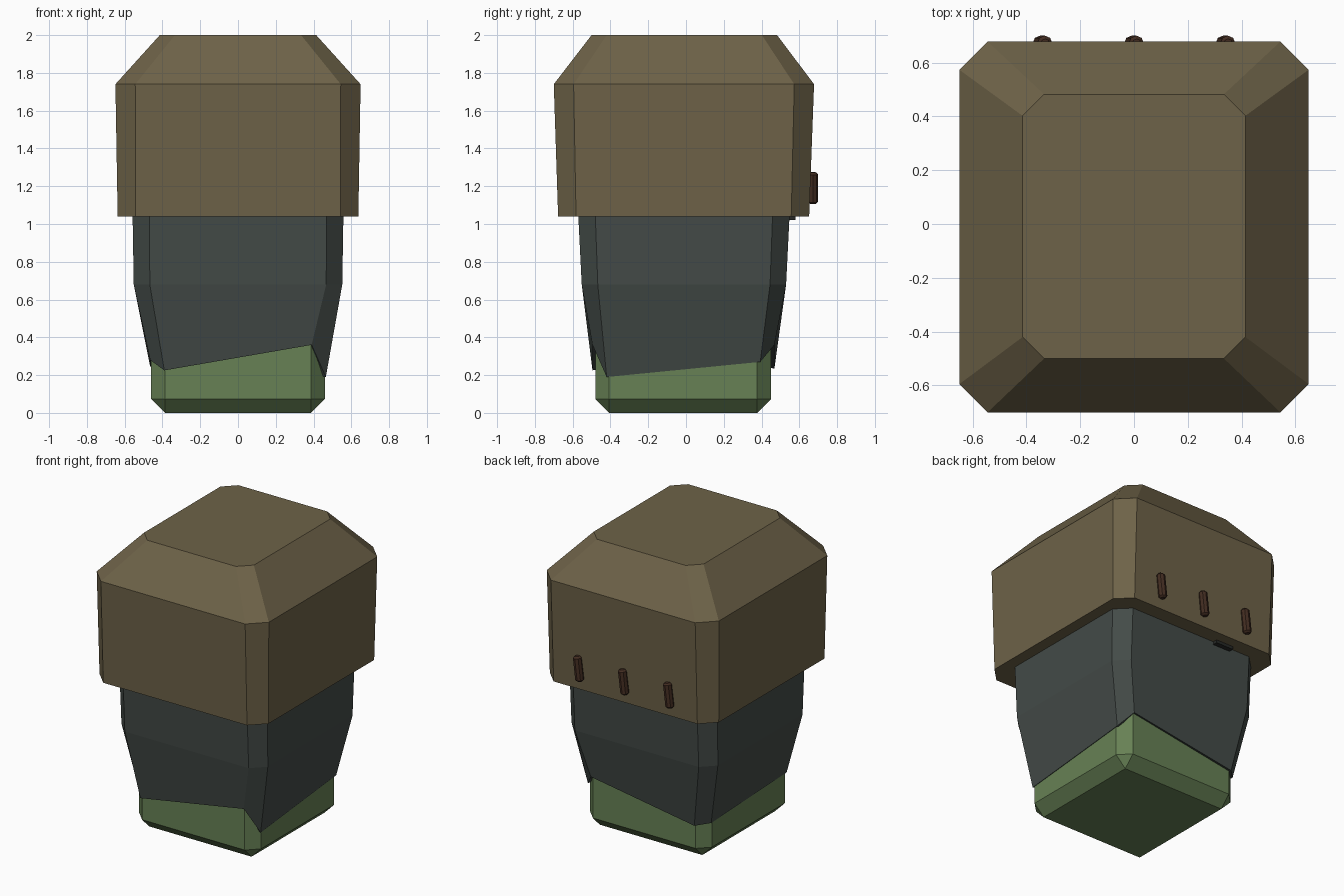
import bpy, bmesh

if "Cube" in bpy.data.objects:
    bpy.data.objects.remove(bpy.data.objects["Cube"])


def finish(name, bm, color):
    bmesh.ops.recalc_face_normals(bm, faces=bm.faces[:])
    mesh = bpy.data.meshes.new(name)
    bm.to_mesh(mesh)
    bm.free()
    obj = bpy.data.objects.new(name, mesh)
    bpy.context.collection.objects.link(obj)
    mat = bpy.data.materials.get(color[0]) or bpy.data.materials.new(color[0])
    mat.diffuse_color = color[1]
    mat.use_nodes = True
    mat.node_tree.nodes["Principled BSDF"].inputs["Base Color"].default_value = mat.diffuse_color
    mesh.materials.append(mat)
    return obj


def octagon(x, y0, y1, c, z):
    """Chamfered rectangle; z is one height or a height per corner."""
    zs = z if isinstance(z, (list, tuple)) else [z] * 8
    pts = [(-x + c, y0), (x - c, y0), (x, y0 + c), (x, y1 - c),
           (x - c, y1), (-x + c, y1), (-x, y1 - c), (-x, y0 + c)]
    return [(px, py, pz) for (px, py), pz in zip(pts, zs)]


def loft(name, rings, color, cap_bottom=True):
    bm = bmesh.new()
    loops = [[bm.verts.new(p) for p in ring] for ring in rings]
    for a, b in zip(loops, loops[1:]):
        for i in range(8):
            j = (i + 1) % 8
            bm.faces.new((a[i], a[j], b[j], b[i]))
    bm.faces.new(loops[-1])
    if cap_bottom:
        bm.faces.new(loops[0][::-1])
    return finish(name, bm, color)


def box(name, lo, hi, bevel, color):
    bm = bmesh.new()
    bmesh.ops.create_cube(bm, size=1)
    for v in bm.verts:
        v.co = [(l + h) / 2 + c * (h - l) for l, h, c in zip(lo, hi, v.co)]
    if bevel:
        bmesh.ops.bevel(bm, geom=bm.edges[:], offset=bevel, segments=1,
                        affect='EDGES', profile=0.5)
    return finish(name, bm, color)


GREEN = ("green", (0.135, 0.22, 0.09, 1))
CLOTH = ("grey_cloth", (0.057, 0.07, 0.064, 1))
BROWN = ("brown", (0.155, 0.123, 0.065, 1))
STITCH = ("stitch_brown", (0.055, 0.025, 0.015, 1))
DARK = ("dark", (0.02, 0.022, 0.02, 1))

# Chamfered inner block showing at the bottom
box("inner_head", (-0.46, -0.48, 0), (0.46, 0.45, 1.1), 0.073, GREEN)

# Cloth wrap with an uneven lower hem
hem = [0.225, 0.36, 0.19, 0.27, 0.36, 0.235, 0.245, 0.28]
wrap = loft("cloth_wrap", [
    octagon(0.465, -0.495, 0.468, 0.075, hem),
    octagon(0.552, -0.552, 0.53, 0.085, 0.68),
    octagon(0.558, -0.57, 0.548, 0.09, 1.04),
    octagon(0.56, -0.58, 0.557, 0.09, 1.25)], CLOTH, cap_bottom=False)
solid = wrap.modifiers.new("thickness", 'SOLIDIFY')
solid.thickness = 0.025
solid.offset = -1

# Wide cap with sloped top
loft("cap", [
    octagon(0.637, -0.677, 0.652, 0.095, 1.04),
    octagon(0.649, -0.70, 0.678, 0.105, 1.74),
    octagon(0.414, -0.50, 0.482, 0.08, 2.0)], BROWN)

# Tilted stitches across the back of the cap
for i, x in enumerate((-0.34, 0, 0.34)):
    bm = bmesh.new()
    bmesh.ops.create_cone(bm, cap_ends=True, segments=8, radius1=0.028,
                          radius2=0.028, depth=0.168)
    rims = [e for e in bm.edges if abs(e.verts[0].co.z - e.verts[1].co.z) < 0.01]
    bmesh.ops.bevel(bm, geom=rims, offset=0.011, segments=1, affect='EDGES',
                    profile=0.5)
    stitch = finish(f"stitch_{i + 1}", bm, STITCH)
    stitch.location = (x, 0.672, 1.19)
    stitch.rotation_euler = (0, 0.12, 0)

# Small tag peeking out under the back rim of the cap
box("rim_tag", (-0.31, 0.535, 1.02), (-0.18, 0.58, 1.06), 0, DARK)
